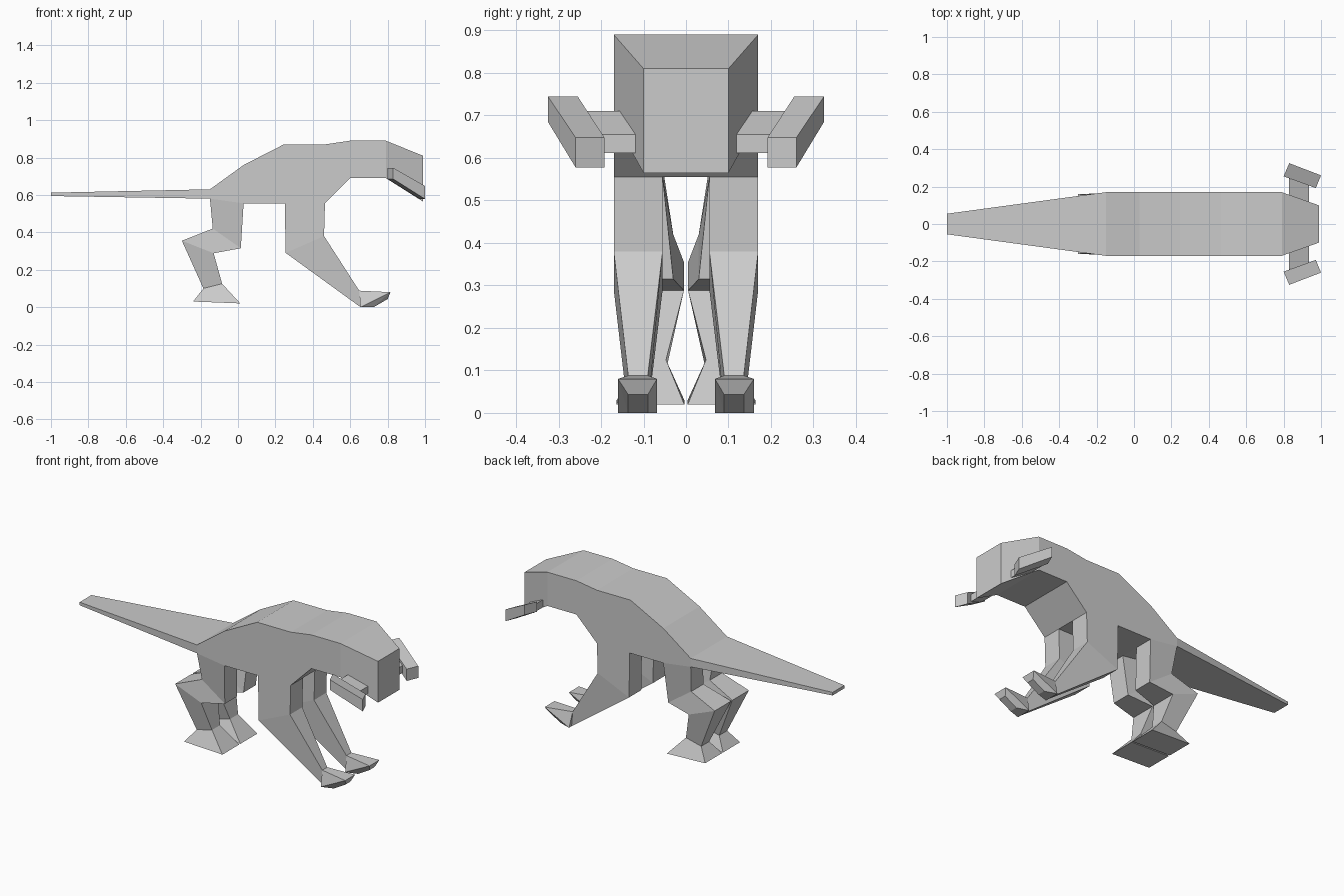
import bpy, bmesh

if "Cube" in bpy.data.objects:
    bpy.data.objects.remove(bpy.data.objects["Cube"])


def finish(name, bm, mirror):
    bmesh.ops.recalc_face_normals(bm, faces=bm.faces)
    mesh = bpy.data.meshes.new(name)
    bm.to_mesh(mesh)
    bm.free()
    obj = bpy.data.objects.new(name, mesh)
    bpy.context.collection.objects.link(obj)
    if mirror:
        mod = obj.modifiers.new("Mirror", 'MIRROR')
        mod.use_axis = (False, True, False)
        mod.use_mirror_merge = False
    return obj


def ring(a, b, y0, y1):
    """Four corners spanning y0..y1 between two (x, z) points."""
    return [(a[0], y0, a[1]), (a[0], y1, a[1]), (b[0], y1, b[1]), (b[0], y0, b[1])]


def loft(name, rings, mirror=True):
    bm = bmesh.new()
    loops = [[bm.verts.new(p) for p in r] for r in rings]
    for a, b in zip(loops, loops[1:]):
        for i in range(4):
            j = (i + 1) % 4
            bm.faces.new((a[i], a[j], b[j], b[i]))
    bm.faces.new(loops[0])
    bm.faces.new(loops[-1])
    return finish(name, bm, mirror)


def hull(name, bars):
    """Convex block from crosswise bars (x, z, y0, y1)."""
    bm = bmesh.new()
    for x, z, y0, y1 in bars:
        bm.verts.new((x, y0, z))
        bm.verts.new((x, y1, z))
    bmesh.ops.convex_hull(bm, input=bm.verts)
    return finish(name, bm, True)


# Body from tail tip to head: x, top z, bottom z, half width
body = [(-1, .612, .594, .055), (-.15, .63, .58, .17), (.03, .76, .555, .17),
        (.245, .87, .555, .17), (.465, .87, .555, .17), (.6, .89, .69, .17),
        (.79, .89, .69, .17), (.988, .81, .565, .10)]
loft("body", [ring((x, t), (x, b), -w, w) for x, t, b, w in body], mirror=False)

# Front legs
loft("front_leg", [ring((.25, .555), (.465, .555), .055, .17),
                   ring((.255, .29), (.46, .38), .055, .17),
                   ring((.655, .0), (.648, .088), .09, .136)])

# Front feet: heel, ankle, toe top, toe tip, sole
hull("front_foot", [(.655, 0, .068, .16), (.648, .088, .09, .136),
                    (.815, .08, .068, .16), (.80, .043, .09, .136),
                    (.725, 0, .09, .136)])

# Hind legs with flared feet
loft("hind_leg", [ring((-.15, .58), (.03, .555), .055, .17),
                  ring((-.135, .42), (.015, .315), .03, .145),
                  ring((-.3, .355), (-.13, .288), .005, .16),
                  ring((-.185, .10), (-.085, .125), .047, .122),
                  ring((-.24, .03), (.012, .02), .004, .163)])

# Small arms: sloped upper arm and angled forearm
loft("upper_arm", [ring((.83, .665), (.83, .71), .10, .243),
                   ring((.935, .612), (.935, .655), .10, .208)])
loft("forearm", [
    [(.80, .255, .685), (.83, .325, .685), (.83, .325, .745), (.80, .255, .745)],
    [(.972, .192, .578), (1.0, .26, .578), (1.0, .26, .648), (.972, .192, .648)]])
